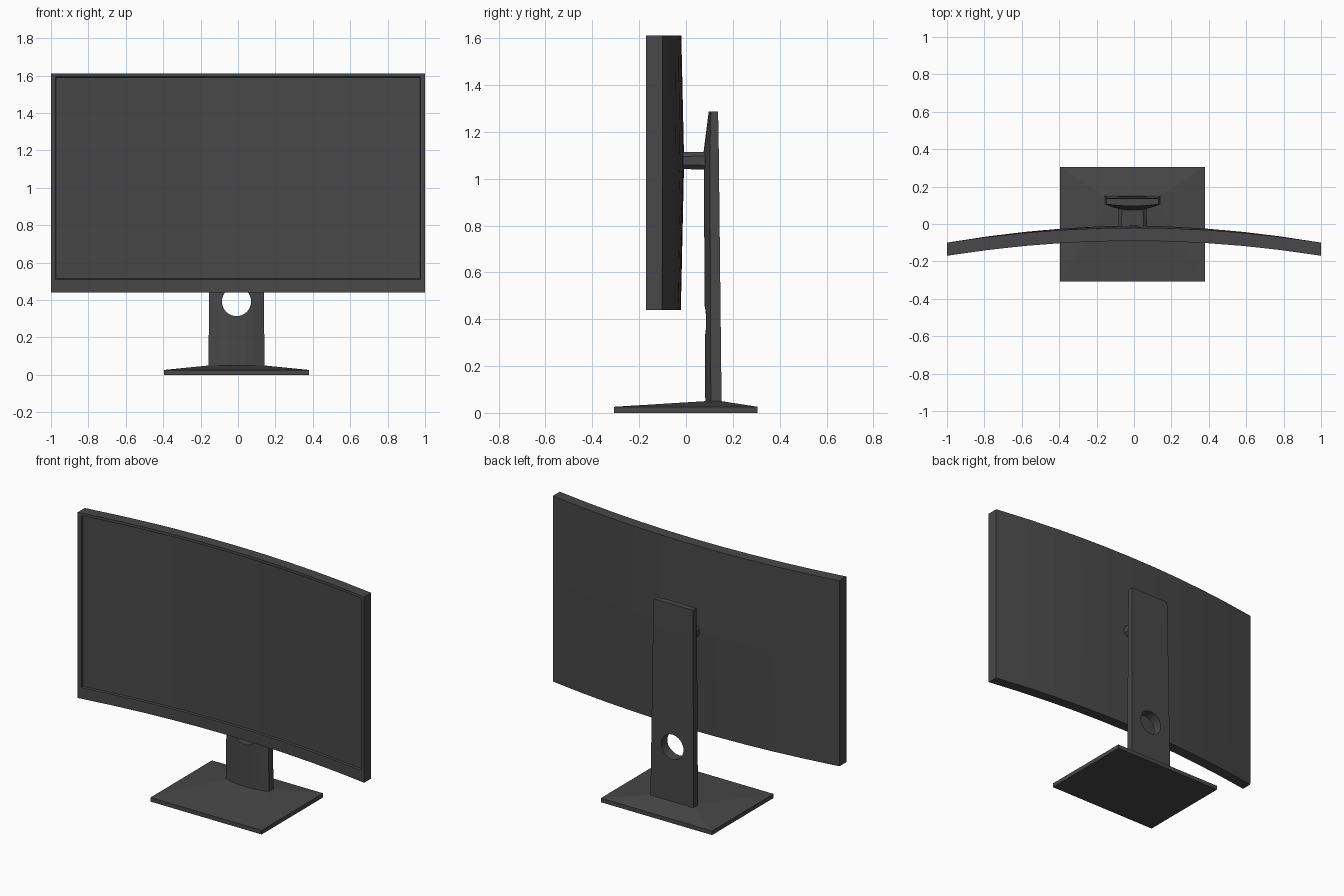
import bpy, bmesh
from mathutils import Vector

if "Cube" in bpy.data.objects:
    bpy.data.objects.remove(bpy.data.objects["Cube"])

CX = -0.008  # stand is a touch off centre

dark = bpy.data.materials.new("dark_plastic")
dark.diffuse_color = (0.065, 0.065, 0.065, 1)
dark.use_nodes = True
dark.node_tree.nodes["Principled BSDF"].inputs["Base Color"].default_value = dark.diffuse_color


def finish(bm, name):
    bmesh.ops.recalc_face_normals(bm, faces=bm.faces[:])
    mesh = bpy.data.meshes.new(name)
    bm.to_mesh(mesh)
    bm.free()
    obj = bpy.data.objects.new(name, mesh)
    bpy.context.collection.objects.link(obj)
    mesh.materials.append(dark)
    return obj


def loft(sections):
    """Join closed sections into a capped solid; returns bmesh and face rows."""
    bm = bmesh.new()
    rings = [[bm.verts.new(p) for p in s] for s in sections]
    rows = []
    for a, b in zip(rings, rings[1:]):
        n = len(a)
        rows.append([bm.faces.new((a[i], a[(i + 1) % n], b[(i + 1) % n], b[i]))
                     for i in range(n)])
    bm.faces.new(rings[0])
    bm.faces.new(rings[-1])
    bmesh.ops.recalc_face_normals(bm, faces=bm.faces[:])
    return bm, rows


# curved display: upright section swept along a shallow arc
def panel_section(x):
    arc = 0.08 * x * x
    front, back = -0.09 - arc, -0.02 - arc
    bulge = 0.012 * (1 - abs(x))
    return [(x, front, 0.44), (x, front, 0.51), (x, front, 1.595), (x, front, 1.612),
            (x, back, 1.612), (x, back + bulge, 1.075), (x, back - 0.002, 0.44)]


stations = [-1] + [-0.975 + 0.195 * i for i in range(11)] + [1]
bm, rows = loft([panel_section(x) for x in stations])
screen = [row[1] for row in rows[1:-1]]
bmesh.ops.inset_region(bm, faces=screen, thickness=0.004, depth=-0.01,
                       use_even_offset=True)
finish(bm, "curved_display")


# base: thin slab rising to the foot of the column
def rect(hx, y0, y1, z):
    return [(CX - hx, y0, z), (CX + hx, y0, z), (CX + hx, y1, z), (CX - hx, y1, z)]


bm, _ = loft([rect(0.388, -0.307, 0.306, 0), rect(0.388, -0.307, 0.306, 0.026),
              rect(0.15, 0.082, 0.152, 0.05)])
finish(bm, "base")


# column: flat back, bowed front, tapering upward
def column_section(z, w, front, side, back):
    pts = [(CX + w * t, side + (front - side) * (1 - t * t), z)
           for t in (-1, -0.65, -0.3, 0.3, 0.65, 1)]
    return pts + [(CX + w, back, z), (CX - w, back, z)]


bm, _ = loft([column_section(0.04, 0.15, 0.08, 0.106, 0.152),
              column_section(1.12, 0.14, 0.073, 0.102, 0.14),
              column_section(1.286, 0.138, 0.096, 0.106, 0.137)])
column = finish(bm, "column")

# cable hole through the column
bpy.ops.mesh.primitive_cylinder_add(vertices=32, radius=0.078, depth=0.4,
                                    location=(CX, 0.11, 0.392),
                                    rotation=(1.570796, 0, 0))
cutter = bpy.context.object
cutter.name = "cable_hole_cutter"
cutter.hide_render = True
cutter.hide_set(True)
cut = column.modifiers.new("cable_hole", 'BOOLEAN')
cut.operation = 'DIFFERENCE'
cut.solver = 'EXACT'
cut.object = cutter


# mount arm between display and column, chamfered corners
def arm_section(y, w, h):
    c, z = 0.018, 1.077
    return [(CX + sx * dx, y, z + sz * dz) for sx, sz, dx, dz in (
        (-1, -1, w - c, h), (1, -1, w - c, h), (1, -1, w, h - c), (1, 1, w, h - c),
        (1, 1, w - c, h), (-1, 1, w - c, h), (-1, 1, w, h - c), (-1, -1, w, h - c))]


bm, _ = loft([arm_section(-0.02, 0.078, 0.036), arm_section(0.09, 0.074, 0.038)])
finish(bm, "mount_arm")
